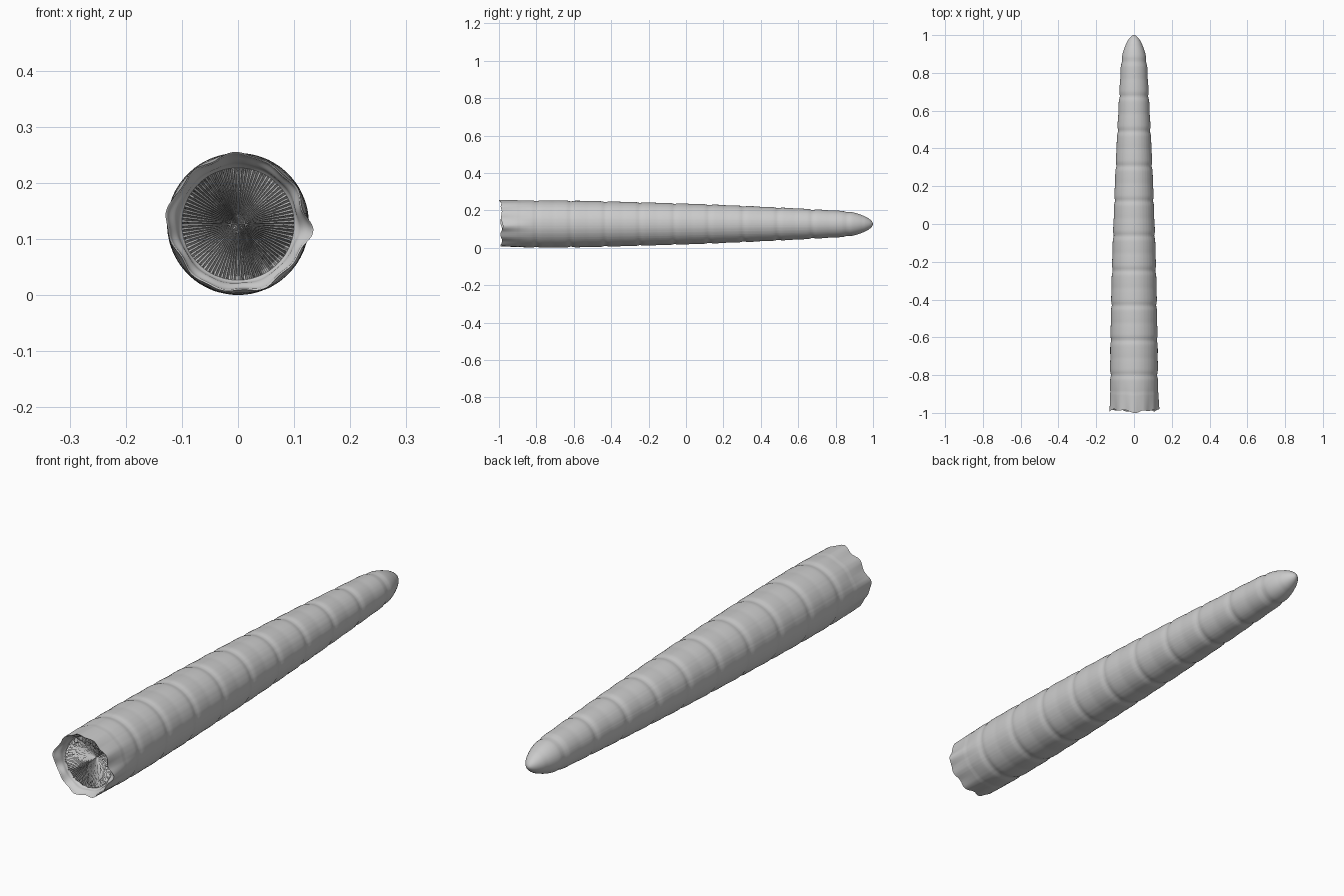
import bpy, math, random
from math import cos, sin, pi, exp

random.seed(4)
cube = bpy.data.objects.get("Cube")
if cube:
    bpy.data.objects.remove(cube, do_unlink=True)

SEGS = 180
AXIS_Z = 0.127
ANGLES = [2 * pi * i / SEGS for i in range(SEGS)]
FIBRES = [random.uniform(-1, 1) for _ in ANGLES]

grey = bpy.data.materials.new("pale grey")
grey.use_nodes = True
grey.diffuse_color = (0.6, 0.6, 0.6, 1)
grey.node_tree.nodes["Principled BSDF"].inputs["Base Color"].default_value = (0.6, 0.6, 0.6, 1)


def loft(name, rings, start=None, end=None):
    """Skin rings of SEGS points, closing either end with a fan to a point."""
    verts = [p for ring in rings for p in ring]
    faces = []
    for k in range(len(rings) - 1):
        a, b = k * SEGS, (k + 1) * SEGS
        for i in range(SEGS):
            j = (i + 1) % SEGS
            faces.append((a + i, a + j, b + j, b + i))
    last = (len(rings) - 1) * SEGS
    if start:
        verts.append(start)
        faces += [(len(verts) - 1, (i + 1) % SEGS, i) for i in range(SEGS)]
    if end:
        verts.append(end)
        faces += [(last + i, last + (i + 1) % SEGS, len(verts) - 1) for i in range(SEGS)]
    mesh = bpy.data.meshes.new(name)
    mesh.from_pydata(verts, [], faces)
    mesh.materials.append(grey)
    obj = bpy.data.objects.new(name, mesh)
    bpy.context.collection.objects.link(obj)
    return obj


def point(r, y, a):
    return (r * cos(a), y, AXIS_Z + r * sin(a))


def bump(a, centre, width):
    d = (a - centre + pi) % (2 * pi) - pi
    return exp(-(d / width) ** 2)


def flare(a):
    """Uneven scallops and two side points of the mouth."""
    lobes = 0.0022 * cos(11 * a + 0.6) + 0.0018 * cos(7 * a + 2)
    sides = bump(a, -0.09, 0.2) + bump(a, pi - 0.14, 0.2)
    return -0.006 + lobes + 0.012 * sides + 0.005 * bump(a, pi / 2, 0.5)


def edge_shift(a):
    """Wavy setback of the mouth edge along the axis."""
    wave = 0.004 * cos(9 * a + 1) + 0.003 * cos(5 * a)
    return max(0, 0.014 + wave - 0.016 * bump(a, pi / 2 - 0.15, 0.25))


def body_radius(y):
    """Tapering shaft with evenly spaced grooves and a blunt tip."""
    s = max(0, y + 0.7)
    r = 0.1265 - 0.0139 * s - 0.0149 * s * s
    phase = (y + 0.8) / 0.1845
    d = (phase - round(phase)) * 0.1845
    if -0.9 < y < 0.95:
        r -= 0.0045 * exp(-(d / 0.014) ** 2) + 0.0015 * (2 * abs(d) / 0.1845) ** 4
    if y > 0.84:
        u = (y - 0.84) / 0.16
        r *= max(0, 1 - u ** 2) ** 0.56
    return r


# Outer skin, from the tip to the mouth
rings = []
ys = [1 - 0.16 * (k / 24) ** 2 for k in range(1, 25)]
ys += [0.84 - 1.84 * k / 190 for k in range(1, 191)]
for y in ys:
    t = min(1, max(0, (-0.8 - y) / 0.2))
    fibre = 0.00016 * min(1, (1 - y) * 1.5)
    rings.append([point(body_radius(y) + flare(a) * t ** 1.5 + fibre * f,
                        y + edge_shift(a) * t ** 2, a)
                  for a, f in zip(ANGLES, FIBRES)])

# Rolled lip and inner wall of the mouth
DEPTH, FLOOR_R = 0.05, 0.1
for k in range(13):
    u = k / 12
    ring = []
    for a in ANGLES:
        lip = body_radius(-1) + flare(a) - 0.003
        ridge = 0.0015 * sin(u * 3 * pi)
        y0 = -0.998 + edge_shift(a) * (1 - u)
        ring.append(point(lip + (FLOOR_R - lip) * u + ridge, y0 + DEPTH * u, a))
    rings.append(ring)

skin = loft("ringed_shaft", rings, start=(0, 1, AXIS_Z))
bpy.ops.object.select_all(action="DESELECT")
skin.select_set(True)
bpy.context.view_layer.objects.active = skin
bpy.ops.object.shade_smooth_by_angle(angle=math.radians(60))

# Rough, radially ridged hollow inside the mouth
rings = []
STEPS = 14
for k in range(STEPS):
    u = k / STEPS
    r = FLOOR_R * (1 - u)
    rough = 0.022 * (1 - u) if k else 0
    rings.append([point(r, -0.998 + DEPTH + 0.05 * u
                        + rough * (0.6 * (-1) ** i + random.uniform(-0.5, 0.5)), a)
                  for i, a in enumerate(ANGLES)])
loft("mouth_hollow", rings, end=(0, -0.9, AXIS_Z))
